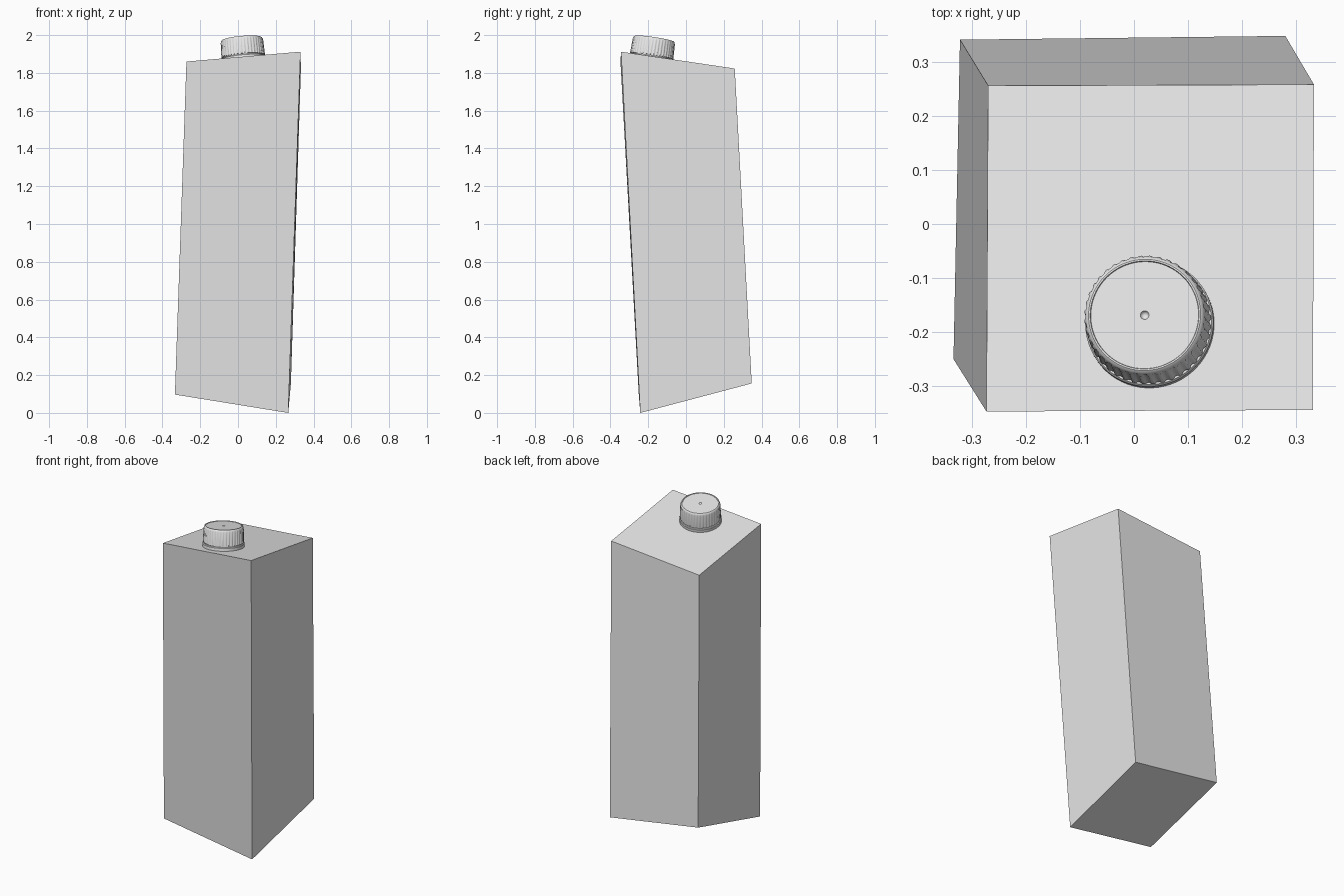
import bpy
import bmesh
import math
from mathutils import Vector

default = bpy.data.objects.get("Cube")
if default:
    bpy.data.objects.remove(default, do_unlink=True)

# Single plain material
grey = bpy.data.materials.new("light_grey")
grey.use_nodes = True
colour = (0.8, 0.8, 0.8, 1)
grey.diffuse_color = colour
grey.node_tree.nodes["Principled BSDF"].inputs["Base Color"].default_value = colour


def make_object(name, bm):
    bmesh.ops.recalc_face_normals(bm, faces=bm.faces[:])
    mesh = bpy.data.meshes.new(name)
    bm.to_mesh(mesh)
    bm.free()
    mesh.materials.append(grey)
    obj = bpy.data.objects.new(name, mesh)
    bpy.context.collection.objects.link(obj)
    return obj


# Carton body: a leaning box, corners keyed by (x side, y side, z side)
corners = {
    (-1, -1, -1): (-0.334, -0.25, 0.097),
    (1, -1, -1): (0.266, -0.242, 0),
    (-1, 1, -1): (-0.322, 0.341, 0.25),
    (1, 1, -1): (0.28, 0.348, 0.156),
    (-1, -1, 1): (-0.273, -0.347, 1.86),
    (1, -1, 1): (0.331, -0.344, 1.912),
    (-1, 1, 1): (-0.27, 0.256, 1.771),
    (1, 1, 1): (0.333, 0.258, 1.823),
}
bm = bmesh.new()
bmesh.ops.create_cube(bm, size=2)
for v in bm.verts:
    v.co = corners[tuple(round(c) for c in v.co)]
make_object("carton_body", bm)

# Axes of the sloping top panel, on which the cap stands
origin = Vector(corners[-1, -1, 1])
along_x = Vector(corners[1, -1, 1]) - origin
along_y = Vector(corners[-1, 1, 1]) - origin
normal = along_x.cross(along_y).normalized()
cap_base = origin + along_x * 0.5 + along_y * 0.265
tilt = normal.to_track_quat("Z", "Y")


def lathe(name, profile, segments, rib_depth=0):
    """Turn (radius, height, ribbed) rows round the cap axis, closing both ends."""
    bm = bmesh.new()
    rings = []
    for radius, height, ribbed in profile:
        ring = []
        for i in range(segments):
            a = math.tau * i / segments
            r = radius + (rib_depth if ribbed and i % 4 < 2 else 0)
            p = Vector((r * math.cos(a), r * math.sin(a), height))
            ring.append(bm.verts.new(cap_base + tilt @ p))
        rings.append(ring)
    for low, high in zip(rings, rings[1:]):
        for i in range(segments):
            j = (i + 1) % segments
            bm.faces.new((low[i], low[j], high[j], high[i]))
    bm.faces.new(rings[0][::-1])
    bm.faces.new(rings[-1])
    obj = make_object(name, bm)
    bpy.ops.object.select_all(action="DESELECT")
    obj.select_set(True)
    bpy.context.view_layer.objects.active = obj
    bpy.ops.object.shade_smooth_by_angle(angle=math.radians(35))


# Tamper ring and neck under the cap
lathe("tamper_ring", [
    (0.119, -0.004, False), (0.119, 0.017, False),
    (0.116, 0.021, False), (0.109, 0.021, False), (0.109, 0.03, False),
], 64)

# Ribbed screw cap with a rounded rim, shallow recess and centre dimple
lathe("screw_cap", [
    (0.108, 0.026, False), (0.113, 0.026, True), (0.11, 0.106, True),
    (0.11, 0.112, False), (0.108, 0.117, False), (0.104, 0.12, False),
    (0.101, 0.12, False), (0.1, 0.117, False),
    (0.008, 0.117, False), (0.006, 0.113, False), (0.003, 0.111, False),
], 160, 0.003)
